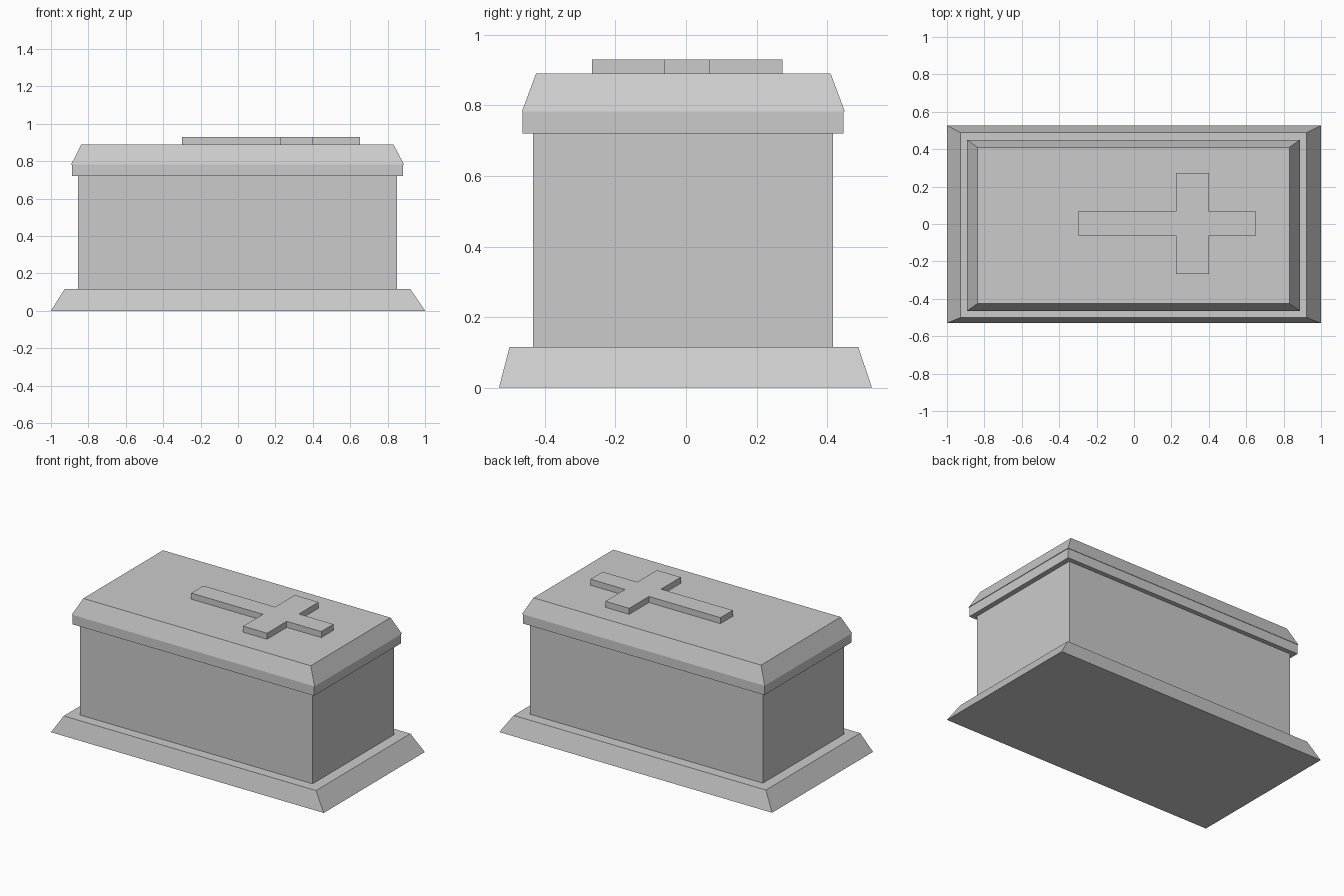
import bpy
import bmesh

if "Cube" in bpy.data.objects:
    bpy.data.objects.remove(bpy.data.objects["Cube"], do_unlink=True)

# Single stone material
stone = bpy.data.materials.new("grey_stone")
stone.use_nodes = True
colour = (0.6, 0.6, 0.6, 1)
stone.diffuse_color = colour
stone.node_tree.nodes["Principled BSDF"].inputs["Base Color"].default_value = colour


def rect(x0, x1, y0, y1):
    return [(x0, y0), (x1, y0), (x1, y1), (x0, y1)]


def loft(name, *sections):
    """Closed solid through (outline, height) sections, bottom to top."""
    bm = bmesh.new()
    rings = [[bm.verts.new((x, y, z)) for x, y in outline] for outline, z in sections]
    bm.faces.new(rings[0][::-1])
    bm.faces.new(rings[-1])
    for low, high in zip(rings, rings[1:]):
        n = len(low)
        for i in range(n):
            j = (i + 1) % n
            bm.faces.new((low[i], low[j], high[j], high[i]))
    bmesh.ops.recalc_face_normals(bm, faces=bm.faces)
    mesh = bpy.data.meshes.new(name)
    bm.to_mesh(mesh)
    bm.free()
    mesh.materials.append(stone)
    obj = bpy.data.objects.new(name, mesh)
    bpy.context.collection.objects.link(obj)
    return obj


# Sloped plinth
loft("plinth",
     (rect(-1, 1, -0.53, 0.527), 0),
     (rect(-0.927, 0.922, -0.5, 0.488), 0.116))

# Chest walls
loft("chest",
     (rect(-0.856, 0.85, -0.433, 0.417), 0.116),
     (rect(-0.856, 0.85, -0.433, 0.417), 0.72))

# Lid rim and the chamfered slab on it
loft("lid_rim",
     (rect(-0.888, 0.883, -0.464, 0.447), 0.72),
     (rect(-0.888, 0.883, -0.464, 0.447), 0.783))
loft("lid_slab",
     (rect(-0.892, 0.887, -0.465, 0.45), 0.783),
     (rect(-0.837, 0.831, -0.425, 0.41), 0.89))

# Raised cross on the lid
shaft_x0, arm_x0, arm_x1, shaft_x1 = -0.3, 0.225, 0.4, 0.653
arm_y0, shaft_y0, shaft_y1, arm_y1 = -0.267, -0.061, 0.067, 0.273
cross = [(shaft_x0, shaft_y0), (arm_x0, shaft_y0), (arm_x0, arm_y0),
         (arm_x1, arm_y0), (arm_x1, shaft_y0), (shaft_x1, shaft_y0),
         (shaft_x1, shaft_y1), (arm_x1, shaft_y1), (arm_x1, arm_y1),
         (arm_x0, arm_y1), (arm_x0, shaft_y1), (shaft_x0, shaft_y1)]
loft("raised_cross", (cross, 0.89), (cross, 0.93))
